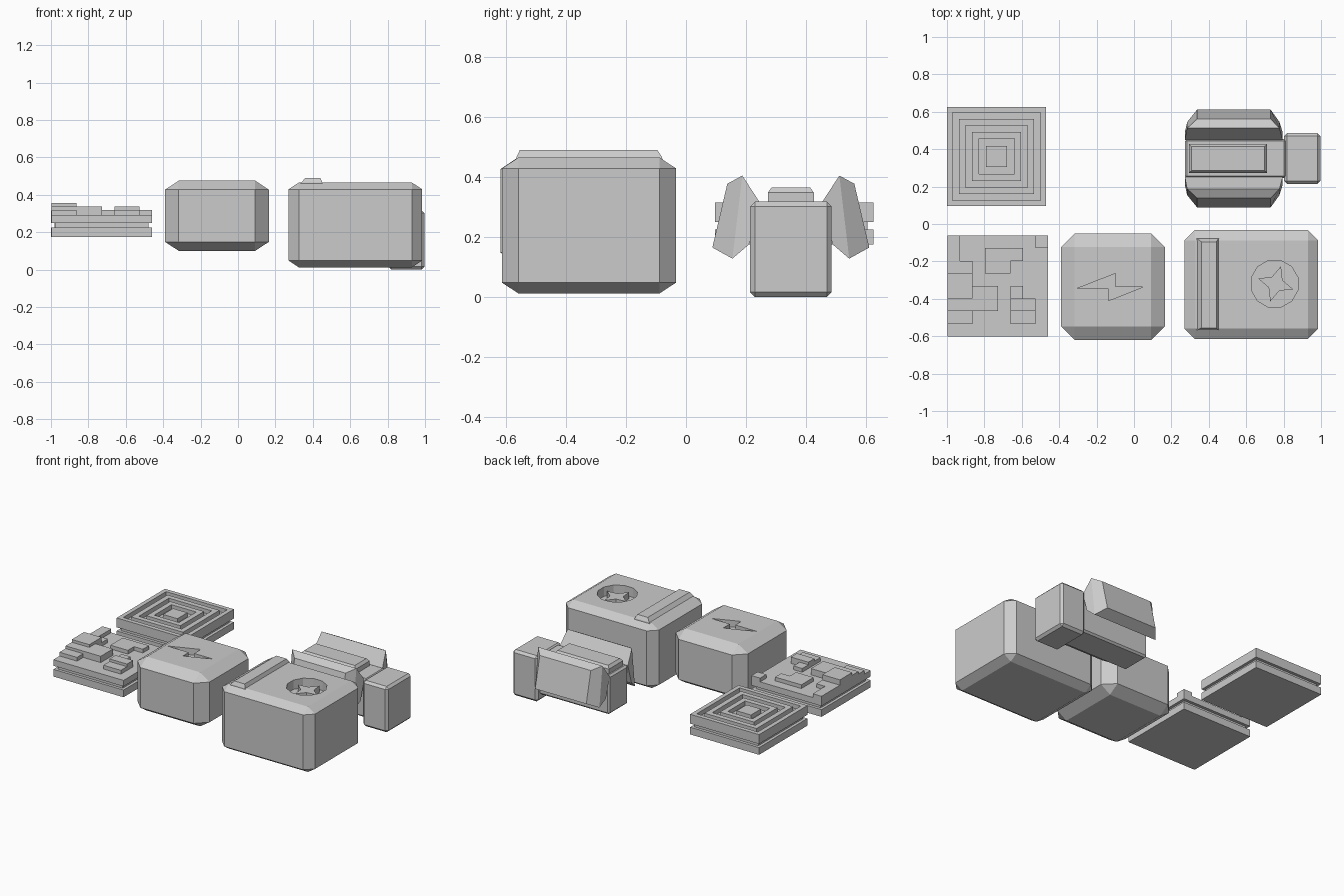
import bpy, bmesh, math
from mathutils import Vector

cube = bpy.data.objects.get("Cube")
if cube:
    bpy.data.objects.remove(cube, do_unlink=True)

grey = bpy.data.materials.new("plain_grey")
grey.use_nodes = True
grey.diffuse_color = (0.6, 0.6, 0.6, 1)
grey.node_tree.nodes["Principled BSDF"].inputs["Base Color"].default_value = (0.6, 0.6, 0.6, 1)


def finish(name, bm):
    bmesh.ops.recalc_face_normals(bm, faces=bm.faces)
    mesh = bpy.data.meshes.new(name)
    bm.to_mesh(mesh)
    bm.free()
    mesh.materials.append(grey)
    obj = bpy.data.objects.new(name, mesh)
    bpy.context.collection.objects.link(obj)
    return obj


def add_box(bm, lo, hi):
    lo, hi = Vector(lo), Vector(hi)
    verts = bmesh.ops.create_cube(bm, size=1)["verts"]
    for v in verts:
        v.co = (lo + hi) / 2 + v.co * (hi - lo)


def chamfer_box(name, lo, hi, side=0, rise=0):
    """Box with every edge cut: side is the cut in plan, rise its height."""
    bm = bmesh.new()
    add_box(bm, lo, hi)
    if side:
        stretch = side / rise
        for v in bm.verts:
            v.co.z *= stretch
        bmesh.ops.bevel(bm, geom=bm.edges[:], offset=side, segments=1, affect='EDGES')
        for v in bm.verts:
            v.co.z /= stretch
    return finish(name, bm)


def loft(name, rings):
    """Closed solid through matching rings of points."""
    bm = bmesh.new()
    rows = [[bm.verts.new(p) for p in ring] for ring in rings]
    n = len(rows[0])
    for a, b in zip(rows, rows[1:]):
        for i in range(n):
            j = (i + 1) % n
            bm.faces.new((a[i], a[j], b[j], b[i]))
    bm.faces.new(rows[0])
    bm.faces.new(rows[-1])
    return finish(name, bm)


def prism(name, outline, z0, z1):
    return loft(name, [[(x, y, z) for x, y in outline] for z in (z0, z1)])


def rect(x0, x1, y0, y1, z):
    return [(x0, y0, z), (x1, y0, z), (x1, y1, z), (x0, y1, z)]


def polar(cx, cy, count, radii, start):
    return [(cx + radii[i % len(radii)] * math.cos(start + i * math.tau / count),
             cy + radii[i % len(radii)] * math.sin(start + i * math.tau / count))
            for i in range(count)]


def carve(target, cutter):
    mod = target.modifiers.new("recess", 'BOOLEAN')
    mod.object = cutter
    mod.operation = 'DIFFERENCE'
    mod.solver = 'EXACT'
    bpy.context.view_layer.objects.active = target
    bpy.ops.object.modifier_apply(modifier=mod.name)
    bpy.data.objects.remove(cutter, do_unlink=True)


# Large block with a ridge and a star set into a round well
large = chamfer_box("large_block", (0.27, -0.615, 0.012), (0.985, -0.033, 0.465), 0.055, 0.036)
carve(large, prism("well_cutter", polar(0.752, -0.32, 12, [0.129], math.pi / 12), 0.4, 0.6))
prism("well_star", polar(0.757, -0.32, 8, [0.098, 0.042], math.radians(73)), 0.39, 0.445)
loft("large_block_ridge", [rect(0.33, 0.455, -0.568, -0.078, 0.455),
                           rect(0.34, 0.45, -0.566, -0.08, 0.467),
                           rect(0.36, 0.44, -0.555, -0.095, 0.49)])

# Medium block with a bolt-shaped recess
medium = chamfer_box("medium_block", (-0.39, -0.62, 0.1), (0.165, -0.05, 0.475), 0.073, 0.048)
bolt = [(-0.305, -0.345), (-0.1, -0.265), (-0.1, -0.338), (0.045, -0.338),
        (-0.137, -0.41), (-0.137, -0.345)]
carve(medium, prism("bolt_cutter", bolt, 0.43, 0.6))


# Two-layer tiles with a recessed seam
def tile_base(name, x0, x1, y0, y1, top):
    chamfer_box(name + "_lower_slab", (x0, y0, 0.175), (x1, y1, 0.225))
    chamfer_box(name + "_seam", (x0 + 0.02, y0 + 0.02, 0.22), (x1 - 0.02, y1 - 0.02, 0.255))
    chamfer_box(name + "_upper_slab", (x0, y0, 0.25), (x1, y1, top))


# Terraced tile: one digit per cell gives the step height
tx, ty, cell = -0.998, -0.062, 0.0674
tile_base("terrace_tile", tx, tx + 8 * cell, ty - 8 * cell, ty, 0.292)
terrain = ["10000001", "10011100", "11011000", "33000000",
           "33220100", "22220220", "11000110", "00000000"]
tops = {"1": 0.318, "2": 0.336, "3": 0.355}
bm = bmesh.new()
for r, row in enumerate(terrain):
    for c, level in enumerate(row):
        if level in tops:
            add_box(bm, (tx + c * cell, ty - (r + 1) * cell, 0.28),
                    (tx + (c + 1) * cell, ty - r * cell, tops[level]))
finish("terrace_steps", bm)

# Square-ring tile: alternating raised rings and grooves
cx, cy = -0.735, 0.361
tile_base("ring_tile", cx - 0.265, cx + 0.265, cy - 0.265, cy + 0.265, 0.285)
bm = bmesh.new()
for outer, inner in ((0.265, 0.235), (0.2, 0.165), (0.13, 0.095)):
    for s in (-1, 1):
        a, b = sorted((s * outer, s * inner))
        add_box(bm, (cx - outer, cy + a, 0.28), (cx + outer, cy + b, 0.315))
        add_box(bm, (cx + a, cy - inner, 0.28), (cx + b, cy + inner, 0.315))
add_box(bm, (cx - 0.055, cy - 0.055, 0.28), (cx + 0.055, cy + 0.055, 0.315))
finish("square_rings", bm)

# Winged unit: body, top panel, head and two flared wings
mid = 0.35
chamfer_box("unit_body", (0.272, mid - 0.105, 0.045), (0.815, mid + 0.105, 0.315), 0.012, 0.012)
chamfer_box("unit_head", (0.803, mid - 0.136, 0), (0.997, mid + 0.136, 0.318), 0.016, 0.016)
loft("unit_top_panel", [rect(0.293, 0.712, mid - 0.077, mid + 0.077, 0.3),
                        rect(0.293, 0.712, mid - 0.077, mid + 0.077, 0.348),
                        rect(0.308, 0.697, mid - 0.064, mid + 0.064, 0.366)])

# Wing sections: x range, then top and bottom points as (offset from middle, height)
sections = [(0.272, 0.795, (0.1, 0.31), (0.14, 0.175)),
            (0.284, 0.778, (0.162, 0.405), (0.195, 0.128)),
            (0.338, 0.73, (0.212, 0.378), (0.262, 0.165))]
for side, label in ((-1, "front"), (1, "back")):
    rings = []
    for x0, x1, (ot, zt), (ob, zb) in sections:
        yt, yb = mid + side * ot, mid + side * ob
        rings.append([(x0, yt, zt), (x1, yt, zt), (x1, yb, zb), (x0, yb, zb)])
    loft(label + "_wing", rings)
